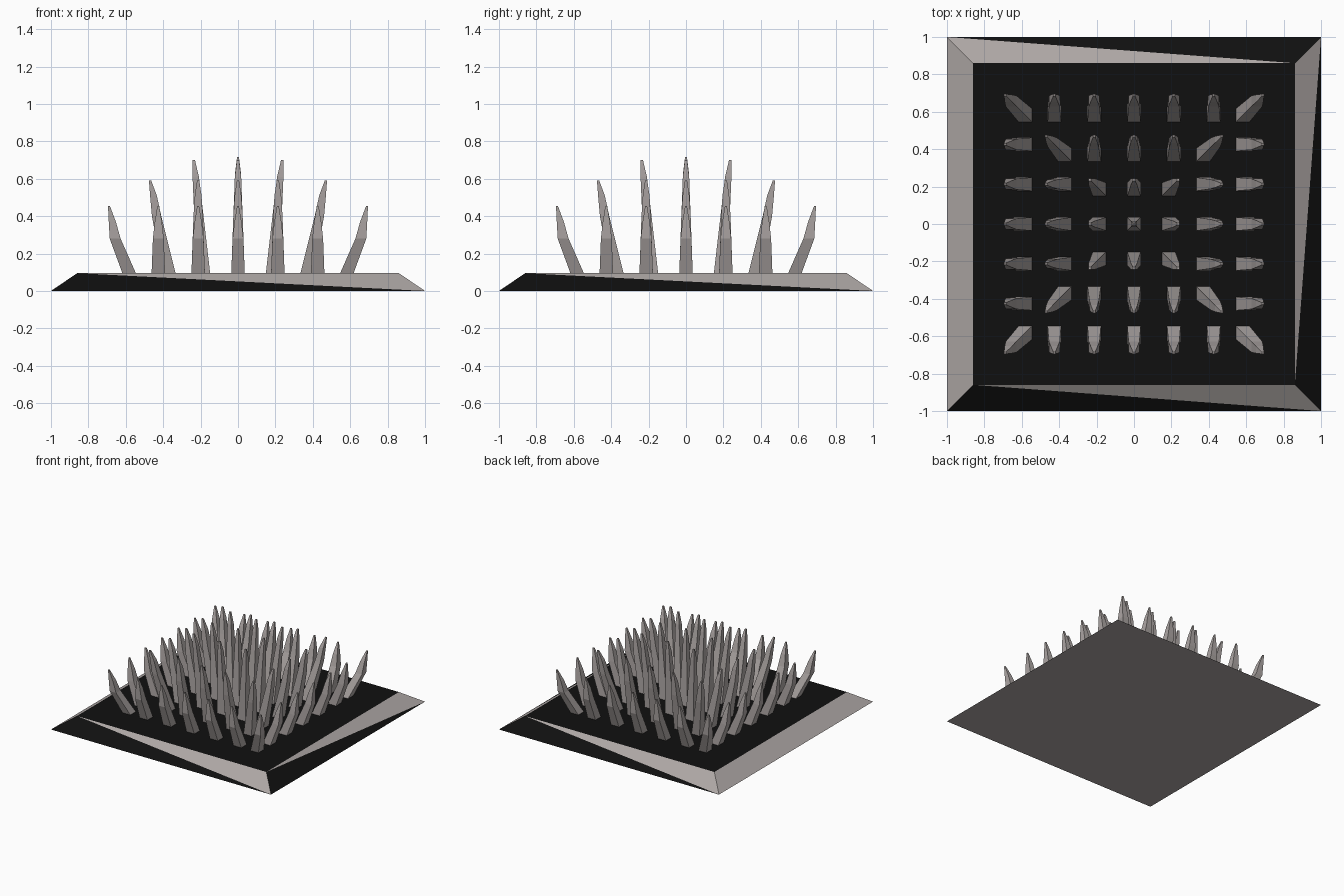
import bpy, bmesh

if "Cube" in bpy.data.objects:
    bpy.data.objects.remove(bpy.data.objects["Cube"])


def material(name, color):
    mat = bpy.data.materials.new(name)
    mat.diffuse_color = (*color, 1)
    mat.use_nodes = True
    mat.node_tree.nodes["Principled BSDF"].inputs["Base Color"].default_value = mat.diffuse_color
    return mat


STONE = material("warm_grey", (0.42, 0.385, 0.375))
BLACK = material("black", (0.005, 0.005, 0.005))
CORNERS = ((-1, -1), (1, -1), (1, 1), (-1, 1))


def square(bm, cx, cy, z, h):
    return [bm.verts.new((cx + sx * h, cy + sy * h, z)) for sx, sy in CORNERS]


def loft(bm, rings):
    """Skin a stack of four-sided sections (cx, cy, z, half width) and cap both ends."""
    loops = [square(bm, *r) for r in rings]
    for a, b in zip(loops, loops[1:]):
        for i in range(4):
            j = (i + 1) % 4
            bm.faces.new((a[i], a[j], b[j], b[i]))
    bm.faces.new(loops[0][::-1])
    bm.faces.new(loops[-1])


def finish(bm, name):
    bmesh.ops.recalc_face_normals(bm, faces=bm.faces)
    mesh = bpy.data.meshes.new(name)
    bm.to_mesh(mesh)
    bm.free()
    mesh.materials.append(STONE)
    mesh.materials.append(BLACK)
    obj = bpy.data.objects.new(name, mesh)
    bpy.context.collection.objects.link(obj)
    return obj


# Sloped square base plate: black top, bevels split into black and grey triangles
bm = bmesh.new()
low, top = square(bm, 0, 0, 0, 1.0), square(bm, 0, 0, 0.095, 0.86)
bm.faces.new(low[::-1])
bm.faces.new(top).material_index = 1
for i in range(4):
    j = (i + 1) % 4
    lower = bm.faces.new((low[i], low[j], top[i]))
    bm.faces.new((top[i], low[j], top[j]))
    lower.material_index = 0 if i == 3 else 1   # the left bevel is all grey
finish(bm, "base_plate")

# Spike sections for each square ring, centre outwards: (height, distance out, half width)
PROFILES = [
    [(0.095, 0, .036), (0.45, 0, .023), (0.63, 0, .016), (0.715, 0, .005)],
    [(0.095, .185, .036), (0.45, .213, .023), (0.61, .226, .017), (0.70, .236, .006)],
    [(0.095, .370, .036), (0.40, .435, .025), (0.51, .452, .018), (0.59, .470, .006)],
    [(0.095, .582, .036), (0.28, .657, .029), (0.37, .672, .019), (0.455, .690, .005)],
]
SPACING = 0.213


def shift(i, ring, out):
    """Outer-edge spikes lean outwards on this axis; the others stay upright on the grid."""
    if abs(i) == ring:
        return out if i > 0 else -out
    return i * SPACING


# 7 x 7 field of spikes fanning outwards
bm = bmesh.new()
for i in range(-3, 4):
    for j in range(-3, 4):
        ring = max(abs(i), abs(j))
        loft(bm, [(shift(i, ring, out), shift(j, ring, out), z, h)
                  for z, out, h in PROFILES[ring]])
finish(bm, "spikes")
